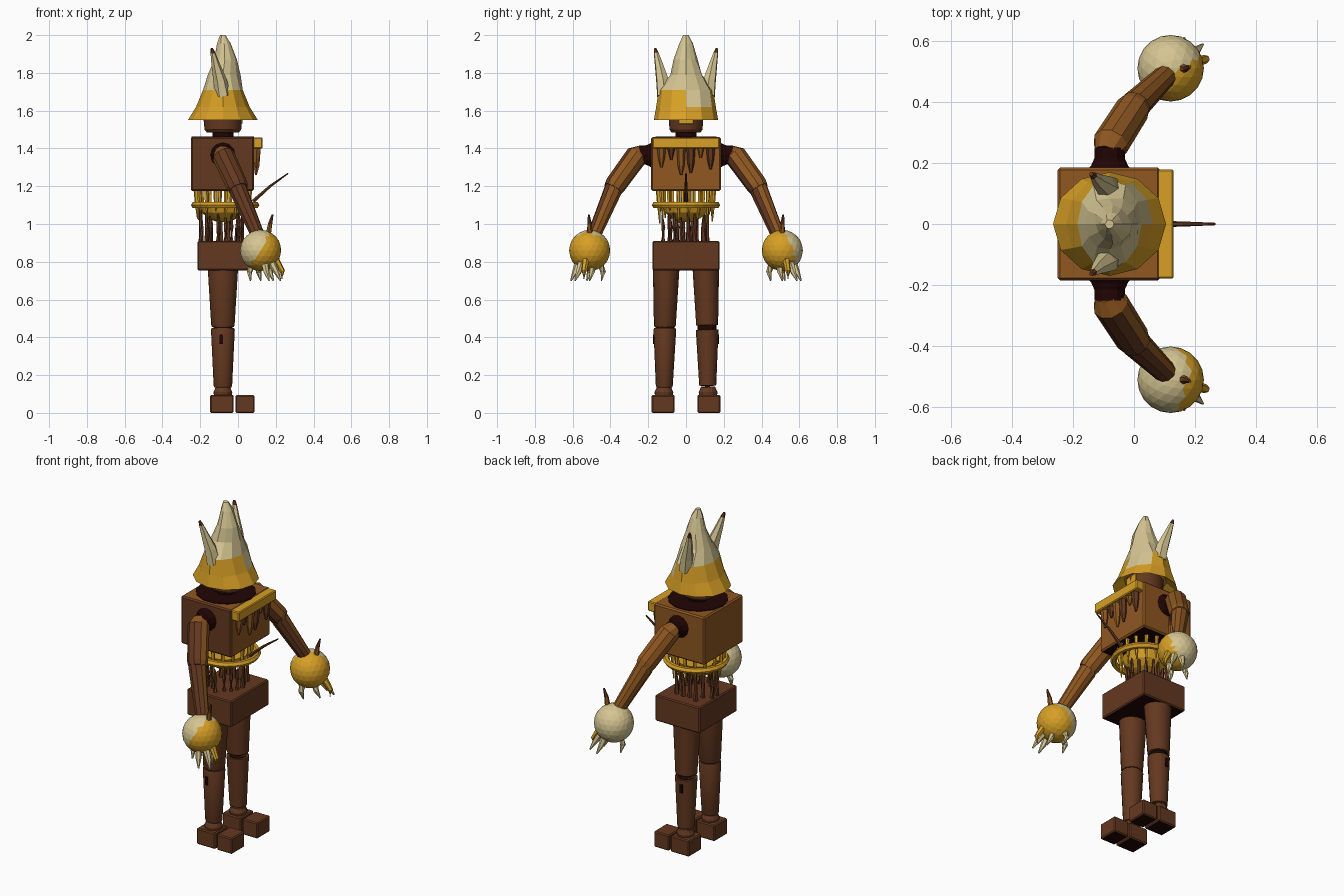
import bpy, bmesh, math, random
from mathutils import Vector, Matrix

random.seed(4)
if "Cube" in bpy.data.objects:
    bpy.data.objects.remove(bpy.data.objects["Cube"], do_unlink=True)


def material(name, rgb):
    m = bpy.data.materials.new(name)
    col = [(c / 255) ** 2.2 for c in rgb] + [1]
    m.use_nodes = True
    m.diffuse_color = col
    m.node_tree.nodes["Principled BSDF"].inputs["Base Color"].default_value = col
    return m


CREAM = material("cream", (212, 196, 145))
GOLD = material("gold", (214, 158, 42))
CARAMEL = material("caramel brown", (142, 88, 38))
BROWN = material("dark brown", (100, 59, 37))
DARK = material("maroon black", (38, 12, 12))


def finish(name, bm, mats, rule=None, smooth=None):
    """Turn a bmesh into an object, choosing a material per face by rule."""
    bmesh.ops.recalc_face_normals(bm, faces=bm.faces)
    if rule:
        for f in bm.faces:
            f.material_index = int(rule(f.calc_center_median(), f.normal))
    me = bpy.data.meshes.new(name)
    bm.to_mesh(me)
    bm.free()
    ob = bpy.data.objects.new(name, me)
    bpy.context.collection.objects.link(ob)
    for m in mats:
        me.materials.append(m)
    if smooth:
        bpy.ops.object.select_all(action="DESELECT")
        ob.select_set(True)
        bpy.context.view_layer.objects.active = ob
        bpy.ops.object.shade_smooth_by_angle(angle=math.radians(smooth))
    return ob


def box(name, lo, hi, mats, rule=None, bevel=0.006):
    bm = bmesh.new()
    lo, hi = Vector(lo), Vector(hi)
    bmesh.ops.create_cube(bm, size=1, matrix=Matrix.Translation((lo + hi) / 2)
                          @ Matrix.Diagonal((*(hi - lo), 1)))
    if bevel:
        bmesh.ops.bevel(bm, geom=bm.edges[:], offset=bevel, segments=1, affect="EDGES")
    return finish(name, bm, mats, rule)


def loft(name, path, radii, mats, sides=10, rule=None, straight=False, smooth=None, rough=0):
    """Skin elliptical rings along a path; straight keeps all rings parallel."""
    bm = bmesh.new()
    pts = [Vector(p) for p in path]
    rings = []
    for i, p in enumerate(pts):
        a, b = max(i - 1, 0), min(i + 1, len(pts) - 1)
        d = pts[-1] - pts[0] if straight else pts[b] - pts[a]
        q = d.to_track_quat("Z", "Y")
        rx, ry = radii[i] if isinstance(radii[i], tuple) else (radii[i], radii[i])
        ring = []
        for k in range(sides):
            t = math.tau * k / sides
            j = 1 + (random.uniform(-rough, rough) if 3 < i else 0)
            ring.append(bm.verts.new(p + q @ Vector((rx * j * math.cos(t), ry * j * math.sin(t), 0))))
        rings.append(ring)
    for r, s in zip(rings, rings[1:]):
        for k in range(sides):
            n = (k + 1) % sides
            bm.faces.new((r[k], r[n], s[n], s[k]))
    bm.faces.new(rings[0][::-1])
    bm.faces.new(rings[-1])
    return finish(name, bm, mats, rule, smooth)


def side_dark(c, n):
    return n.y < -0.35


CX = -0.08

# Torso, collar patch and shoulder bar with drips
box("torso", (-0.25, -0.185, 1.175), (0.085, 0.185, 1.46), [CARAMEL, BROWN, DARK],
    lambda c, n: 2 if n.z < -0.9 else side_dark(c, n), 0.008)
loft("collar_patch", [(CX, 0, 1.457), (CX, 0, 1.464)], [0.165, 0.165], [DARK], 14)
box("chest_bar", (0.075, -0.178, 1.4), (0.13, 0.178, 1.458), [GOLD], bevel=0.005)
for i in range(6):
    y = -0.13 + i * 0.052
    low = (1.3, 1.34, 1.26, 1.27, 1.35, 1.29)[i]
    loft("chest_drip", [(0.1, y, 1.41), (0.098, y, low + 0.05), (0.095, y, low)],
         [0.024, 0.018, 0.006], [BROWN if i % 2 else CARAMEL], 6)
loft("chest_thorn", [(0.08, 0, 1.12), (0.17, 0, 1.2), (0.265, 0, 1.268)],
     [0.011, 0.008, 0.004], [BROWN], 6)

# Neck and head
loft("neck", [(CX, 0, 1.45), (CX, 0, 1.51)], [0.055, 0.055], [DARK], 12)
loft("head", [(CX, 0, 1.485), (CX, 0, 1.5), (CX, 0, 1.6)],
     [(0.085, 0.078), (0.097, 0.09), (0.107, 0.095)], [BROWN], 14, smooth=30)
box("chin_plate", (0.015, -0.04, 1.53), (0.023, 0.04, 1.59), [GOLD], bevel=0.002)


# Hood: flared gold rim below, craggy cream peak above
def hood_rule(c, n):
    front_dip = n.x > 0.5 and 0 < c.y < 0.12 and c.z > 1.64
    return c.z < 1.7 and not front_dip


loft("hood", [(CX, 0, 1.6), (CX, 0, 1.55), (CX, 0, 1.62), (CX, 0, 1.71), (CX, 0, 1.79),
              (-0.07, 0, 1.87), (-0.073, 0, 1.955), (CX, 0, 2.0)],
     [(0.12, 0.11), (0.185, 0.17), (0.142, 0.158), (0.105, 0.145),
      (0.085, 0.09), (0.06, 0.06), (0.035, 0.034), (0.014, 0.014)],
     [CREAM, GOLD], 12, hood_rule, straight=True, rough=0.12)
for s in (-1, 1):
    loft("hood_horn", [(CX, s * 0.115, 1.68), (-0.095, s * 0.125, 1.76), (-0.12, s * 0.145, 1.85),
                       (-0.133, s * 0.158, 1.905), (-0.14, s * 0.164, 1.93)],
         [0.042, 0.036, 0.022, 0.013, 0.007], [CREAM, BROWN], 6, lambda c, n: c.z > 1.9)

# Waist: gold ring, bowl, hanging icicles and rising spikes
bm = bmesh.new()
SEG, TUBE = 24, 6
ring = [[bm.verts.new(((0.163 + 0.018 * math.cos(v)) * math.cos(u) - 0.068,
                       (0.163 + 0.018 * math.cos(v)) * math.sin(u), 1.1 + 0.018 * math.sin(v)))
         for v in (math.tau * j / TUBE for j in range(TUBE))]
        for u in (math.tau * i / SEG for i in range(SEG))]
for i in range(SEG):
    for j in range(TUBE):
        a, b = ring[i], ring[(i + 1) % SEG]
        k = (j + 1) % TUBE
        bm.faces.new((a[j], b[j], b[k], a[k]))
finish("waist_ring", bm, [GOLD])
loft("waist_bowl", [(CX, 0, 1.01), (CX, 0, 1.03), (CX, 0, 1.06), (CX, 0, 1.11)],
     [0.03, 0.075, 0.11, 0.13], [GOLD], 12)
for i in range(16):
    t = math.tau * (i + 0.3) / 16
    c, s = math.cos(t), math.sin(t)
    low = random.uniform(1.0, 1.07)
    loft("waist_icicle", [(CX + 0.145 * c, 0.15 * s, 1.19), (CX + 0.14 * c, 0.145 * s, 1.11),
                          (CX + 0.135 * c, 0.14 * s, low)],
         [0.012, 0.01, 0.003], [GOLD], 5)
    top = random.uniform(1.03, 1.12)
    r = random.uniform(0.09, 0.13)
    loft("waist_spike", [(CX + r * c, r * s, 0.9), (CX + r * c, r * s, 0.98),
                         (CX + 1.05 * r * c, 1.05 * r * s, top)],
         [0.014, 0.011, 0.005], [BROWN], 5)

# Pelvis
box("pelvis", (-0.215, -0.178, 0.755), (0.08, 0.178, 0.91), [BROWN, DARK], lambda c, n: n.z < -0.9)

for s, tag in ((-1, "near"), (1, "far")):
    # Leg: thigh, knee, shin, ankle, two-block foot
    y = s * 0.112
    loft(tag + "_thigh", [(CX, y, 0.455), (CX, y, 0.465), (CX, s * 0.105, 0.76)],
         [(0.058, 0.054), (0.062, 0.058), (0.08, 0.07)], [BROWN], 16, smooth=35)
    loft(tag + "_knee", [(CX, y, 0.42), (CX, y, 0.47)], [0.05, 0.05], [DARK], 12)
    loft(tag + "_shin", [(CX, s * 0.115, 0.135), (CX, s * 0.115, 0.145), (CX, y, 0.44), (CX, y, 0.45)],
         [(0.045, 0.041), (0.049, 0.045), (0.063, 0.06), (0.059, 0.056)], [BROWN], 16, smooth=35)
    loft(tag + "_ankle", [(CX, s * 0.117, 0.085), (CX, s * 0.117, 0.11), (CX, s * 0.117, 0.14)],
         [0.046, 0.05, 0.036], [BROWN], 12)
    a, b = sorted((s * 0.06, s * 0.182))
    sole = lambda c, n: n.z < -0.9
    box(tag + "_heel", (-0.147, a, 0), (-0.024, b, 0.096), [BROWN, DARK], sole)
    box(tag + "_toe", (-0.014, a, 0), (0.087, b, 0.094), [BROWN, DARK], sole)
    a, b = sorted((s * 0.168, s * 0.176))
    box(tag + "_shin_mark", (-0.097, a, 0.365), (-0.079, b, 0.415), [DARK], bevel=0)

    # Arm: shoulder socket, upper arm, forearm
    loft(tag + "_shoulder", [(CX, s * 0.18, 1.365), (CX, s * 0.192, 1.365), (CX, s * 0.215, 1.365),
                             (CX, s * 0.25, 1.365)], [0.07, 0.06, 0.05, 0.05], [DARK], 12)
    loft(tag + "_upper_arm", [(-0.087, s * 0.232, 1.378), (-0.077, s * 0.262, 1.36),
                              (-0.005, s * 0.375, 1.205), (0.003, s * 0.387, 1.185)],
         [0.042, 0.06, 0.057, 0.052], [CARAMEL, BROWN], 10, side_dark)
    loft(tag + "_forearm", [(-0.005, s * 0.378, 1.21), (0.005, s * 0.39, 1.17), (0.105, s * 0.487, 0.94)],
         [0.047, 0.049, 0.037], [CARAMEL, BROWN], 10, side_dark)

    # Hand ball, cream on one half, with claws and a thorn
    hand = Vector((0.12, s * 0.51, 0.86))
    toward = Vector((-0.5, 0.8, 0.25)) if s > 0 else Vector((-0.8, 0.05, 0.5))
    bm = bmesh.new()
    bmesh.ops.create_icosphere(bm, subdivisions=3, radius=0.109, matrix=Matrix.Translation(hand))
    finish(tag + "_hand", bm, [GOLD, CREAM], lambda c, n: (c - hand).dot(toward) > 0)
    for dx, dy in ((-0.06, 0.0), (-0.01, -0.055), (0.03, 0.06), (0.05, -0.01), (0.085, 0.045)):
        base = hand + Vector((dx * 0.7, s * dy, -0.07))
        loft(tag + "_claw", [base, base + Vector((dx * 0.3, s * dy * 0.3, -0.045)),
                             base + Vector((0.012 + dx * 0.4, s * (dy * 0.4 + 0.015), -0.09))],
             [0.02, 0.015, 0.004], [CREAM], 6)
    loft(tag + "_thorn", [hand + Vector((0.04, 0, 0.08)), hand + Vector((0.05, 0, 0.14)),
                          hand + Vector((0.063, s * 0.005, 0.19))], [0.016, 0.012, 0.005], [CARAMEL, BROWN], 6,
         lambda c, n: c.z > 0.98)
    loft(tag + "_side_claw", [hand + Vector((0.08, s * 0.02, -0.05)), hand + Vector((0.115, s * 0.03, -0.11)),
                              hand + Vector((0.112, s * 0.03, -0.15))], [0.02, 0.014, 0.004], [GOLD], 6)
